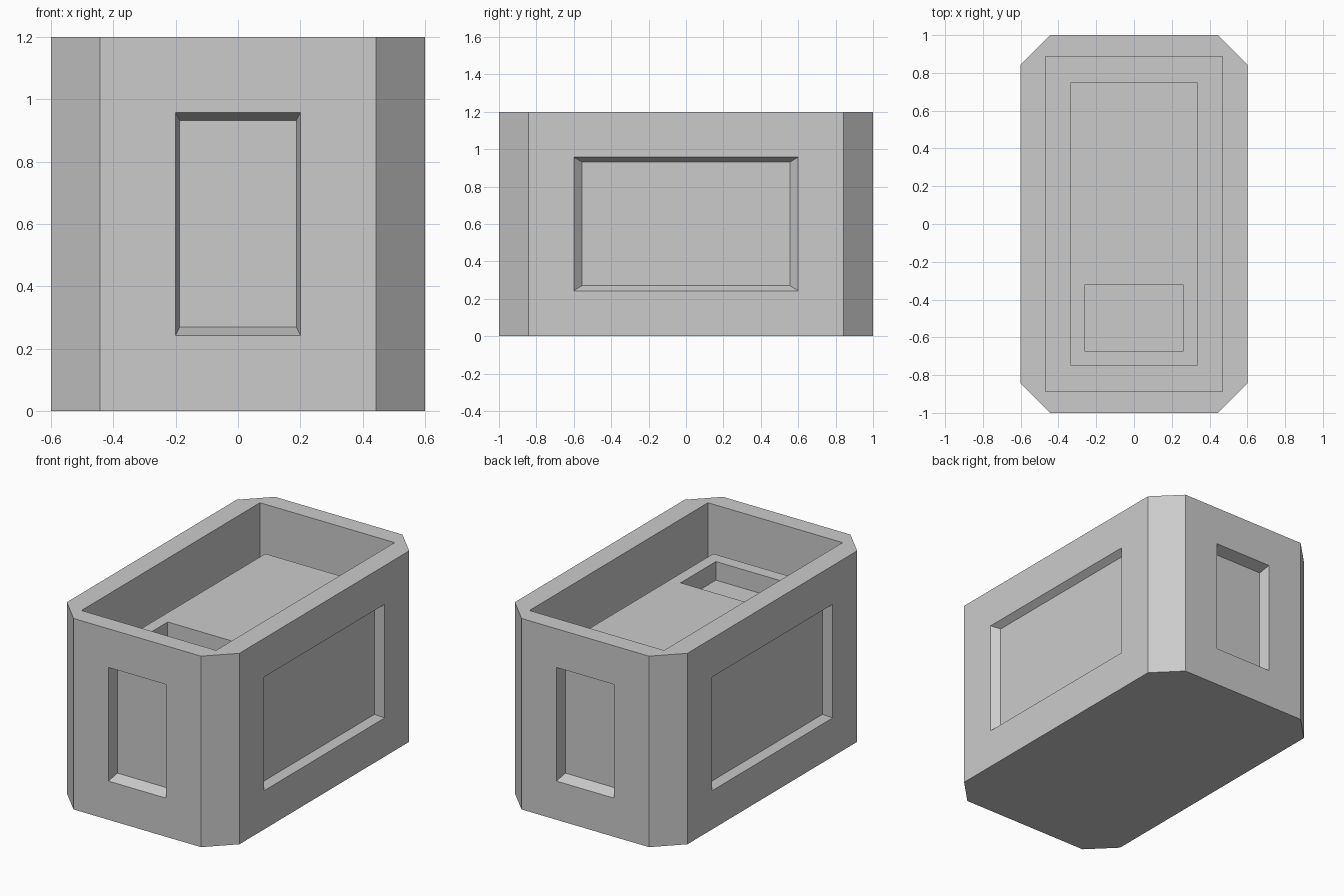
import bpy, bmesh
from mathutils import Vector

if "Cube" in bpy.data.objects:
    bpy.data.objects.remove(bpy.data.objects["Cube"])


def step(bm, face, *target):
    """Inset a face and move the inner loop onto a rectangle; (lo, hi) pairs span it."""
    bmesh.ops.inset_individual(bm, faces=[face], thickness=0.005)
    centre = face.calc_center_bounds()
    verts = list(face.verts)
    for v in verts:
        old = v.co.copy()
        for a, t in enumerate(target):
            if isinstance(t, tuple):
                v.co[a] = t[0] if old[a] < centre[a] else t[1]
            else:
                v.co[a] = t
    bmesh.ops.remove_doubles(bm, verts=verts, dist=1e-5)
    goal = Vector([sum(t) / 2 if isinstance(t, tuple) else t for t in target])
    return min(bm.faces, key=lambda f: (f.calc_center_bounds() - goal).length)


def facing(bm, direction):
    d = Vector(direction)
    return max(bm.faces, key=lambda f: (f.normal.dot(d) > 0.99, f.calc_center_bounds().dot(d)))


# Chamfered box body
X, Y, H, C = 0.6, 1.0, 1.2, 0.157
outline = [(X, -Y + C), (X, Y - C), (X - C, Y), (-X + C, Y),
           (-X, Y - C), (-X, -Y + C), (-X + C, -Y), (X - C, -Y)]
bm = bmesh.new()
base = bm.faces.new([bm.verts.new((x, y, 0)) for x, y in outline])
top = bmesh.ops.extrude_face_region(bm, geom=[base], use_keep_orig=True)
bmesh.ops.translate(bm, vec=(0, 0, H),
                    verts=[g for g in top["geom"] if isinstance(g, bmesh.types.BMVert)])
bmesh.ops.recalc_face_normals(bm, faces=bm.faces)
bm.normal_update()

# Tapered panels on all four sides
outer_z, inner_z = (0.243, 0.957), (0.27, 0.932)
for s in (-1, 1):
    f = step(bm, facing(bm, (0, s, 0)), (-0.2, 0.2), s * Y, outer_z)
    step(bm, f, (-0.187, 0.187), s * (Y - 0.07), inner_z)
    f = step(bm, facing(bm, (s, 0, 0)), s * X, (-0.6, 0.6), outer_z)
    step(bm, f, s * (X - 0.042), (-0.557, 0.557), inner_z)

# Open well, raised inner platform, and a pocket near the front of it
well = (-0.468, 0.468), (-0.886, 0.886)
platform = (-0.335, 0.335), (-0.75, 0.75)
pocket = (-0.263, 0.263), (-0.672, -0.322)
WELL_Z, PLATFORM_Z, POCKET_Z = 0.45, 0.967, 0.85
f = facing(bm, (0, 0, 1))
for rect, z in ((well, H), (well, WELL_Z), (platform, WELL_Z),
                (platform, PLATFORM_Z), (pocket, PLATFORM_Z), (pocket, POCKET_Z)):
    f = step(bm, f, *rect, z)

bmesh.ops.recalc_face_normals(bm, faces=bm.faces)
mesh = bpy.data.meshes.new("panelled_box")
bm.to_mesh(mesh)
bm.free()
bpy.context.collection.objects.link(bpy.data.objects.new("panelled_box", mesh))
